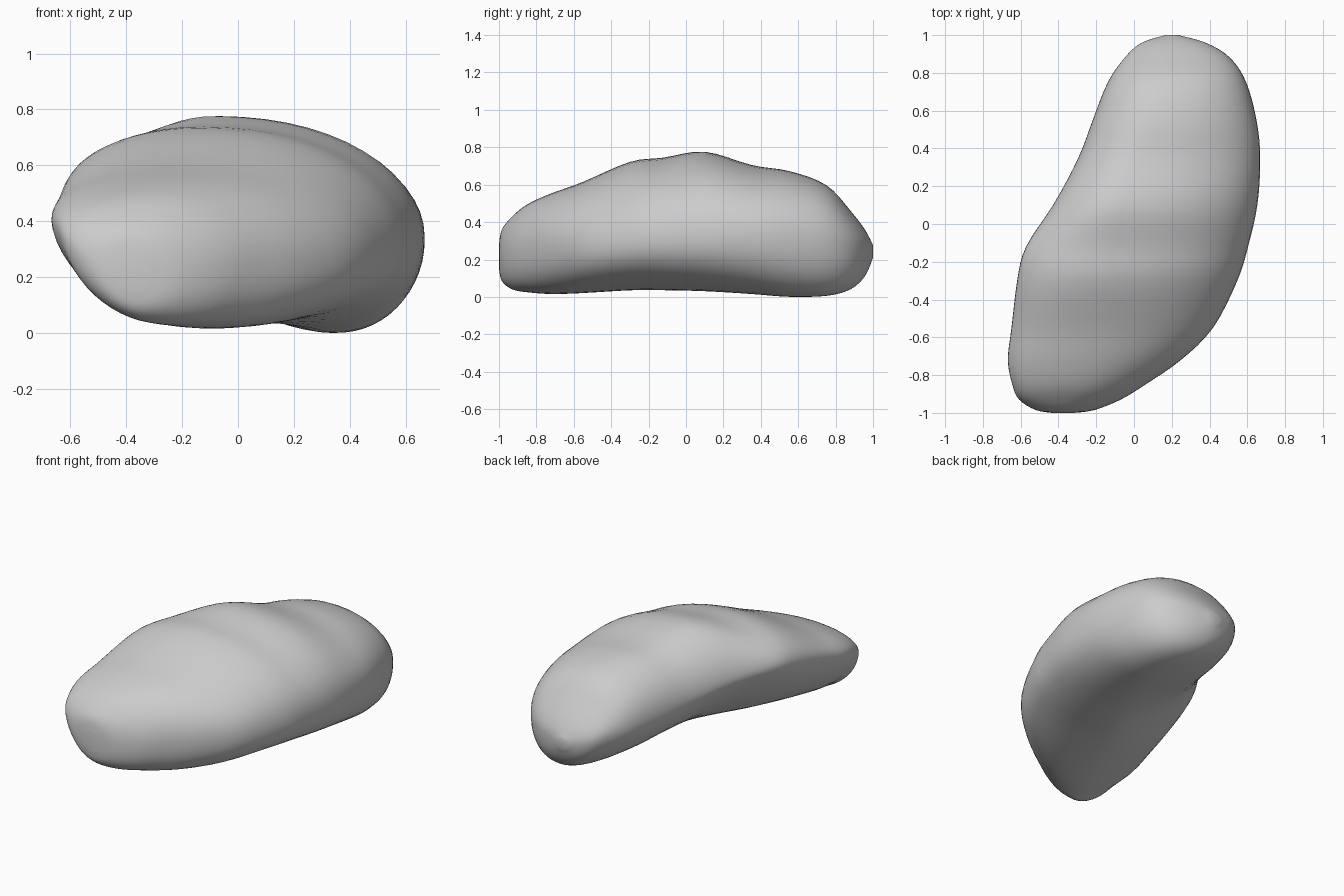
import bpy, bmesh, math

if "Cube" in bpy.data.objects:
    bpy.data.objects.remove(bpy.data.objects["Cube"])

# Cross-sections along y:
# y, x left, x right, z of left edge, z of right edge, x bottom, z bottom, x top, z top
SECTIONS = [
    (-1.00, -0.43, -0.32, 0.22, 0.22, -0.37, 0.16, -0.37, 0.28),
    (-0.985, -0.52, -0.21, 0.26, 0.22, -0.36, 0.09, -0.38, 0.365),
    (-0.93, -0.61, -0.07, 0.33, 0.24, -0.31, 0.045, -0.35, 0.435),
    (-0.85, -0.645, 0.06, 0.38, 0.26, -0.22, 0.03, -0.31, 0.50),
    (-0.72, -0.67, 0.25, 0.41, 0.28, -0.12, 0.02, -0.26, 0.56),
    (-0.55, -0.65, 0.42, 0.45, 0.29, -0.06, 0.025, -0.20, 0.62),
    (-0.30, -0.62, 0.55, 0.51, 0.31, 0.0, 0.04, -0.15, 0.73),
    (-0.12, -0.575, 0.605, 0.53, 0.33, 0.08, 0.04, -0.11, 0.75),
    (0.10, -0.43, 0.655, 0.49, 0.34, 0.17, 0.035, -0.08, 0.785),
    (0.35, -0.295, 0.67, 0.42, 0.35, 0.27, 0.02, 0.03, 0.71),
    (0.55, -0.22, 0.65, 0.38, 0.34, 0.33, 0.005, 0.11, 0.68),
    (0.75, -0.14, 0.595, 0.35, 0.32, 0.34, 0.01, 0.18, 0.605),
    (0.88, -0.05, 0.51, 0.32, 0.29, 0.29, 0.045, 0.21, 0.465),
    (0.96, 0.04, 0.38, 0.28, 0.27, 0.23, 0.12, 0.21, 0.36),
    (1.00, 0.17, 0.23, 0.25, 0.25, 0.20, 0.22, 0.20, 0.28),
]
STEPS, SIDES = 4, 56


def catmull(a, b, c, d, t):
    return tuple(0.5 * (2 * q + (r - p) * t + (2 * p - 5 * q + 4 * r - s) * t * t
                        + (3 * q - p - 3 * r + s) * t ** 3)
                 for p, q, r, s in zip(a, b, c, d))


def smooth_rows(rows):
    last = len(rows) - 1
    out = []
    for i in range(last):
        pts = [rows[max(0, min(last, i + k))] for k in (-1, 0, 1, 2)]
        out += [catmull(*pts, s / STEPS) for s in range(STEPS)]
    return out + [rows[-1]]


def ring_point(row, angle):
    # Four superellipse quarters joining the left, top, right and bottom points;
    # the left side is flatter and sharper around the middle of the length
    y, xl, xr, zl, zr, xb, zb, xt, zt = row
    c, s = math.cos(angle), math.sin(angle)
    x_mid, z_mid = (xt, zt) if s >= 0 else (xb, zb)
    x_side, z_side = (xr, zr) if c >= 0 else (xl, zl)
    middle = math.exp(-(y - 0.05) ** 2 / 0.15)
    if s >= 0:
        power = 2.1 if c >= 0 else 2.15 - 0.3 * middle
    else:
        power = 2.3 if c >= 0 else 1.75 - 0.35 * middle
    u, v = abs(c) ** (2 / power), abs(s) ** (2 / power)
    return (x_mid + (x_side - x_mid) * u, y, z_side + (z_mid - z_side) * v)


# Stone body lofted through the sections
bm = bmesh.new()
rings = [[bm.verts.new(ring_point(row, 2 * math.pi * k / SIDES)) for k in range(SIDES)]
         for row in smooth_rows(SECTIONS)]
for a, b in zip(rings, rings[1:]):
    for k in range(SIDES):
        n = (k + 1) % SIDES
        bm.faces.new((a[k], a[n], b[n], b[k]))
bm.faces.new(rings[0])
bm.faces.new(rings[-1][::-1])

# Soften the quarter seams slightly
for _ in range(2):
    bmesh.ops.smooth_vert(bm, verts=bm.verts[:], factor=0.4,
                          use_axis_x=True, use_axis_y=False, use_axis_z=True)
bmesh.ops.recalc_face_normals(bm, faces=bm.faces[:])

# Sit on the ground
low = min(v.co.z for v in bm.verts)
for v in bm.verts:
    v.co.z -= low

mesh = bpy.data.meshes.new("stone_body")
bm.to_mesh(mesh)
bm.free()
stone = bpy.data.objects.new("stone_body", mesh)
bpy.context.collection.objects.link(stone)
bpy.context.view_layer.objects.active = stone
stone.select_set(True)
bpy.ops.object.shade_smooth_by_angle(angle=math.radians(40))
